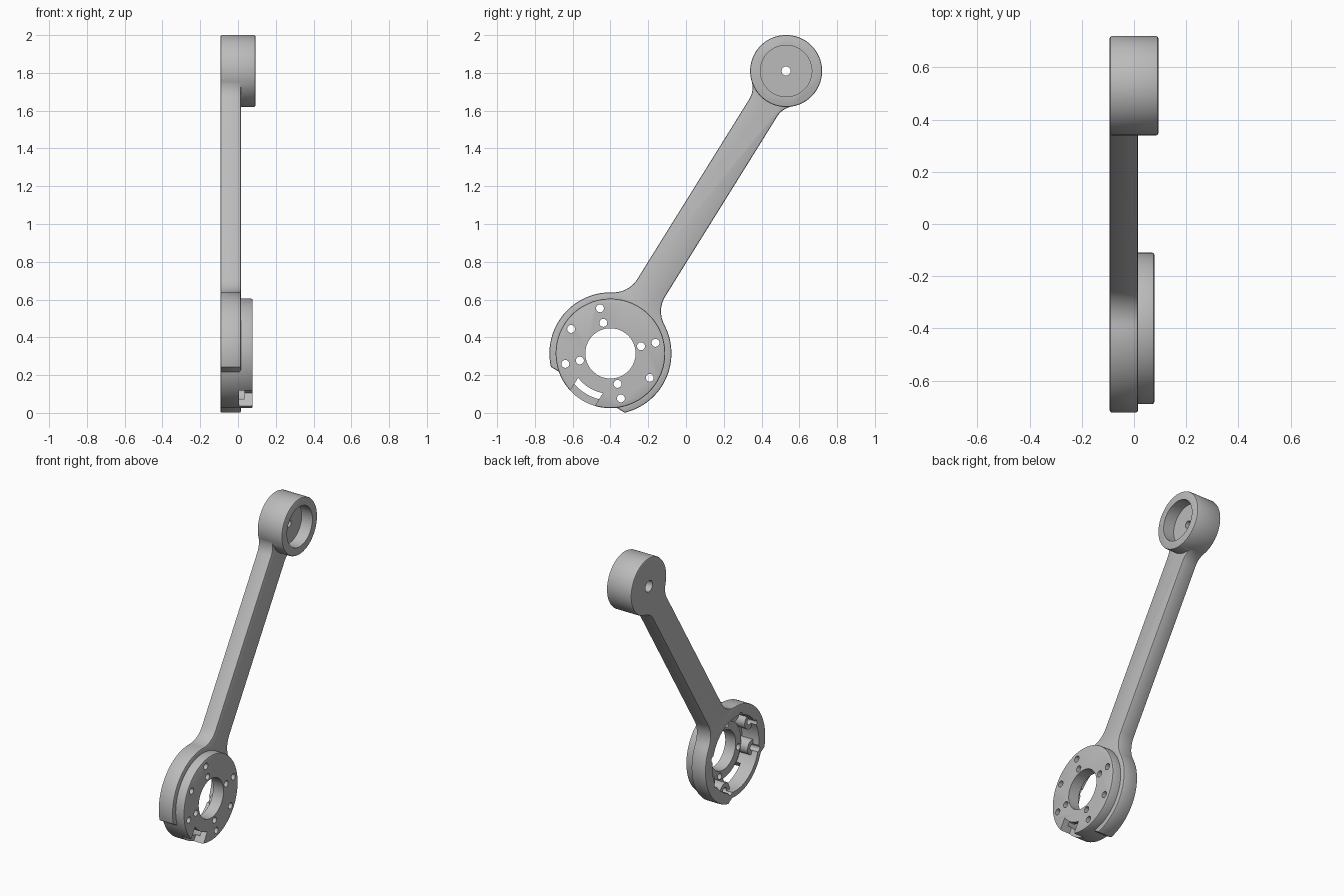
import bpy, bmesh
from math import sin, cos, asin, acos, pi, sqrt, radians, hypot, atan2

if "Cube" in bpy.data.objects:
    bpy.data.objects.remove(bpy.data.objects["Cube"])

# Main dimensions: u runs along the arm from the hub, v across it
HUB_Y, HUB_Z = -0.40, 0.315
TIP_Y, TIP_Z = 0.53, 1.81
LENGTH = hypot(TIP_Y - HUB_Y, TIP_Z - HUB_Z)
DY, DZ = (TIP_Y - HUB_Y) / LENGTH, (TIP_Z - HUB_Z) / LENGTH
BACK, PLATE, FACE, RIM = -0.093, 0.015, 0.078, 0.093
HUB_R, FACE_R, TIP_R, HALF_W = 0.323, 0.29, 0.19, 0.087
CHORD = -0.227

metal = bpy.data.materials.new("plain grey")
metal.use_nodes = True
metal.diffuse_color = (0.5, 0.5, 0.5, 1)
metal.node_tree.nodes["Principled BSDF"].inputs["Base Color"].default_value = (0.5, 0.5, 0.5, 1)


def prism(name, outline, x0, x1, bevel=0):
    """Extrude a (u, v) outline along x, optionally rounding both rims."""
    bm = bmesh.new()
    rings = [[bm.verts.new((x, HUB_Y + u * DY + v * DZ, HUB_Z + u * DZ - v * DY))
              for u, v in outline] for x in (x0, x1)]
    bm.faces.new(rings[0])
    bm.faces.new(rings[1][::-1])
    n = len(outline)
    for i in range(n):
        j = (i + 1) % n
        bm.faces.new((rings[0][j], rings[0][i], rings[1][i], rings[1][j]))
    bmesh.ops.recalc_face_normals(bm, faces=bm.faces[:])
    if bevel:
        rims = [e for e in bm.edges if abs(e.verts[0].co.x - e.verts[1].co.x) < 1e-6]
        bmesh.ops.bevel(bm, geom=rims, offset=bevel, segments=2, profile=0.5, affect='EDGES')
    mesh = bpy.data.meshes.new(name)
    bm.to_mesh(mesh)
    bm.free()
    mesh.materials.append(metal)
    obj = bpy.data.objects.new(name, mesh)
    bpy.context.collection.objects.link(obj)
    return obj


def arc(u, v, r, a0, a1, steps):
    return [(u + r * cos(a0 + (a1 - a0) * i / steps),
             v + r * sin(a0 + (a1 - a0) * i / steps)) for i in range(steps + 1)]


def cylinder(name, u, v, r, x0, x1, sides=32, bevel=0):
    return prism(name, arc(u, v, r, 0, 2 * pi, sides)[:-1], x0, x1, bevel)


def combine(target, other, operation):
    """Boolean another solid into the target, then drop it."""
    mod = target.modifiers.new(operation, 'BOOLEAN')
    mod.operation, mod.object, mod.solver = operation, other, 'EXACT'
    graph = bpy.context.evaluated_depsgraph_get()
    mesh = bpy.data.meshes.new_from_object(target.evaluated_get(graph))
    target.modifiers.clear()
    target.data = mesh
    bpy.data.objects.remove(other)


# Arm outline: trimmed hub, filleted bar and round tip, mirrored across v
def half_outline():
    f1, f2 = 0.15, 0.12
    t1 = asin((HALF_W + f1) / (HUB_R + f1))
    t2 = asin((HALF_W + f2) / (TIP_R + f2))
    u1 = (HUB_R + f1) * cos(t1)
    u2 = LENGTH - (TIP_R + f2) * cos(t2)
    return (arc(0, 0, HUB_R, acos(CHORD / HUB_R), t1, 28)
            + arc(u1, HALF_W + f1, f1, pi + t1, 1.5 * pi, 10)[1:]
            + arc(u2, HALF_W + f2, f2, 1.5 * pi, 2 * pi - t2, 10)
            + arc(LENGTH, 0, TIP_R, pi - t2, 0, 32)[1:])


half = half_outline()
outline = half + [(u, -v) for u, v in half[-2::-1]]
arm = prism("linkage_arm", outline, BACK, PLATE, 0.008)

# Raised hub face and tip barrel
combine(arm, cylinder("hub_face", 0, 0, FACE_R, BACK, FACE, 96, 0.008), 'UNION')
combine(arm, cylinder("tip_barrel", LENGTH, 0, TIP_R + 0.0005, BACK, RIM, 80, 0.008), 'UNION')

# Screw positions, symmetric about the arm axis
outer_angles = [s * radians(a) for a in (45, 90, 135) for s in (1, -1)]
inner_angles = [radians(a) for a in (45, 135, 225, 315)]

# Hollow behind the hub, leaving screw bosses and a raised inner collar
cavity = cylinder("cavity_cutter", 0, 0, 0.25, -0.2, 0.035, 80)
combine(cavity, cylinder("collar", 0, 0, 0.19, 0.0, 0.2, 64), 'DIFFERENCE')
for a in outer_angles:
    boss = cylinder("boss", 0.245 * cos(a), 0.245 * sin(a), 0.05, -0.05, 0.2, 24)
    combine(cavity, boss, 'DIFFERENCE')
combine(arm, cavity, 'DIFFERENCE')

# Central bore and screw holes
combine(arm, cylinder("bore_cutter", 0, 0, 0.133, -0.3, 0.3, 64), 'DIFFERENCE')
for radius, angles in ((0.245, outer_angles), (0.166, inner_angles)):
    for a in angles:
        hole = cylinder("hole_cutter", radius * cos(a), radius * sin(a), 0.021, -0.3, 0.3, 20)
        combine(arm, hole, 'DIFFERENCE')

# Cable notch at the bottom of the hub
notch = prism("notch_cutter", [(-0.4, -0.077), (-0.1, -0.077), (-0.1, 0.077), (-0.4, 0.077)], 0.005, 0.2)
combine(notch, cylinder("notch_core", 0, 0, 0.214, -0.3, 0.3, 80), 'DIFFERENCE')
combine(arm, notch, 'DIFFERENCE')

# Tip pocket, pin hole and rear counterbore
for r, x0, x1, sides in ((0.136, 0.012, 0.3, 64), (0.024, -0.3, 0.3, 24), (0.038, -0.3, -0.04, 28)):
    combine(arm, cylinder("tip_cutter", LENGTH, 0, r, x0, x1, sides), 'DIFFERENCE')

# Smooth curved walls, crisp machined edges
bpy.ops.object.select_all(action='DESELECT')
arm.select_set(True)
bpy.context.view_layer.objects.active = arm
bpy.ops.object.shade_smooth_by_angle(angle=radians(30))
